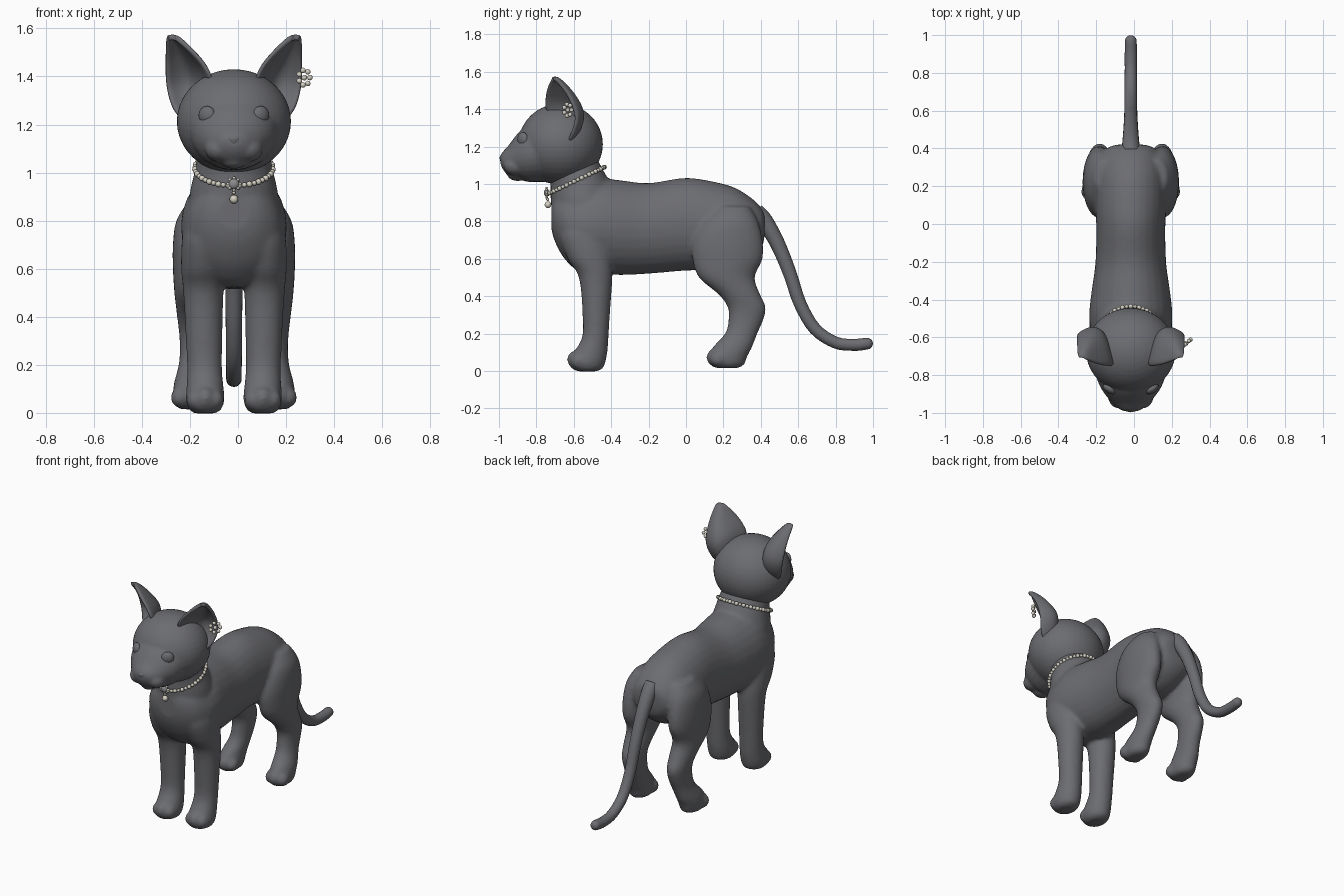
import bpy, bmesh, math
from mathutils import Vector, Matrix

CX = -0.017  # the animal's own centre line


def material(name, rgb):
    m = bpy.data.materials.new(name)
    m.diffuse_color = (*rgb, 1)
    return m


GREY = material("dark grey coat", (0.15, 0.152, 0.165))
PEARL = material("cream pearl", (0.66, 0.63, 0.55))
STONE = material("grey stone", (0.26, 0.26, 0.27))


def spline(rows, steps):
    """Catmull-Rom interpolation of rows of numbers."""
    out = []
    n = len(rows)
    for i in range(n - 1):
        p = [rows[max(i - 1, 0)], rows[i], rows[i + 1], rows[min(i + 2, n - 1)]]
        for s in range(steps):
            t = s / steps
            out.append([0.5 * (2 * b + (c - a) * t + (2 * a - 5 * b + 4 * c - d) * t * t
                               + (3 * b - a - 3 * c + d) * t ** 3) for a, b, c, d in zip(*p)])
    return out + [list(rows[-1])]


def loft(bm, rows, sides=28, steps=4):
    """Rows are (x, y, z, half width in x, other half axis y, z)."""
    rings = []
    for x, y, z, rx, vy, vz in spline(rows, steps):
        ring = []
        for k in range(sides):
            a = 2 * math.pi * k / sides
            c, s = math.cos(a), math.sin(a)
            ring.append(bm.verts.new((x + rx * c, y + vy * s, z + vz * s)))
        rings.append(ring)
    for r0, r1 in zip(rings, rings[1:]):
        for k in range(sides):
            j = (k + 1) % sides
            bm.faces.new((r0[k], r0[j], r1[j], r1[k]))
    bm.faces.new(rings[0])
    bm.faces.new(rings[-1])


def ball(bm, loc, r, rot=0.0, seg=24):
    r = r if isinstance(r, tuple) else (r, r, r)
    m = Matrix.Translation(loc) @ Matrix.Rotation(rot, 4, 'Z') @ Matrix.Diagonal((*r, 1))
    bmesh.ops.create_uvsphere(bm, u_segments=seg, v_segments=seg // 2, radius=1, matrix=m)


def finish(bm, name, mat, voxel=0, smooth=0):
    bmesh.ops.recalc_face_normals(bm, faces=bm.faces)
    bmesh.ops.translate(bm, verts=bm.verts, vec=(CX, 0, 0))
    me = bpy.data.meshes.new(name)
    bm.to_mesh(me)
    bm.free()
    ob = bpy.data.objects.new(name, me)
    bpy.context.collection.objects.link(ob)
    if voxel:
        mod = ob.modifiers.new("fuse", 'REMESH')
        mod.mode = 'VOXEL'
        mod.voxel_size = voxel
        mod = ob.modifiers.new("soften", 'SMOOTH')
        mod.iterations = smooth
        mod.factor = 0.5
        dg = bpy.context.evaluated_depsgraph_get()
        ob.data = bpy.data.meshes.new_from_object(ob.evaluated_get(dg))
        ob.modifiers.clear()
    ob.data.materials.clear()
    ob.data.materials.append(mat)
    ob.data.polygons.foreach_set("use_smooth", [True] * len(ob.data.polygons))
    ob.data.update()
    return ob


# Body, neck and legs fused into one skin
bm = bmesh.new()
trunk = [(0.42, 0.84, 0.72, 0.07), (0.405, 0.87, 0.66, 0.12), (0.35, 0.925, 0.60, 0.16),
         (0.25, 0.985, 0.55, 0.185), (0.1, 1.022, 0.54, 0.188), (-0.02, 1.032, 0.535, 0.183),
         (-0.2, 1.005, 0.52, 0.187), (-0.35, 1.02, 0.513, 0.207), (-0.47, 1.03, 0.52, 0.22),
         (-0.57, 1.0, 0.53, 0.212), (-0.65, 0.98, 0.60, 0.18), (-0.7, 0.95, 0.69, 0.125),
         (-0.72, 0.90, 0.76, 0.07)]
loft(bm, [(0, y, (t + b) / 2, w, 0, (t - b) / 2) for y, t, b, w in trunk])
neck = [(0.75, -0.52, 0.16, 0.19), (0.9, -0.545, 0.177, 0.186), (1.0, -0.565, 0.16, 0.165),
        (1.08, -0.595, 0.15, 0.15), (1.16, -0.62, 0.13, 0.13)]
loft(bm, [(0, y, z, rx, ry, 0) for z, y, ry, rx in neck])
# z, y, half depth, x, half width
front_leg = [(0.8, -0.55, 0.10, 0.12, 0.08), (0.72, -0.545, 0.13, 0.125, 0.092),
             (0.6, -0.515, 0.117, 0.128, 0.092), (0.5, -0.483, 0.09, 0.127, 0.084),
             (0.3, -0.48, 0.073, 0.124, 0.076), (0.18, -0.485, 0.071, 0.122, 0.073),
             (0.1, -0.51, 0.09, 0.12, 0.078), (0.05, -0.528, 0.098, 0.12, 0.08),
             (0.015, -0.528, 0.085, 0.12, 0.068), (-0.002, -0.528, 0.05, 0.12, 0.045)]
hind_leg = [(0.88, 0.25, 0.09, 0.13, 0.06), (0.8, 0.235, 0.15, 0.155, 0.085),
            (0.7, 0.225, 0.185, 0.166, 0.088), (0.6, 0.222, 0.188, 0.168, 0.086),
            (0.5, 0.218, 0.15, 0.168, 0.08), (0.41, 0.285, 0.112, 0.166, 0.072),
            (0.34, 0.325, 0.102, 0.165, 0.064), (0.27, 0.32, 0.093, 0.165, 0.06),
            (0.2, 0.295, 0.087, 0.17, 0.06), (0.13, 0.25, 0.105, 0.182, 0.066),
            (0.075, 0.222, 0.105, 0.185, 0.07), (0.035, 0.22, 0.092, 0.185, 0.062),
            (0.015, 0.22, 0.06, 0.185, 0.04)]
for s in (-1, 1):
    for leg in (front_leg, hind_leg):
        loft(bm, [(s * x, y, z, rx, ry, 0) for z, y, ry, x, rx in leg])
    # toes
    for x0, y0, z0 in ((0.12, -0.595, 0.062), (0.185, 0.15, 0.072)):
        ball(bm, (s * x0, y0, z0), (0.038, 0.042, 0.046))
        for d in (-0.044, 0.044):
            ball(bm, (s * x0 + d, y0 + 0.022, z0 - 0.008), (0.034, 0.045, 0.042))
finish(bm, "body_and_legs", GREY, 0.012, 7)

# Tail
path = [(0.37, 0.85, 0.05), (0.42, 0.80, 0.046), (0.49, 0.68, 0.04), (0.556, 0.52, 0.036),
        (0.61, 0.36, 0.034), (0.69, 0.225, 0.033), (0.80, 0.152, 0.032), (0.9, 0.14, 0.032),
        (0.965, 0.146, 0.031), (0.985, 0.148, 0.026), (0.996, 0.149, 0.014), (0.999, 0.149, 0.002)]
rows = []
for i, (y, z, r) in enumerate(path):
    a, b = path[max(i - 1, 0)], path[min(i + 1, len(path) - 1)]
    t = Vector((b[0] - a[0], b[1] - a[1])).normalized()
    rows.append((0, y, z, r, -t.y * r, t.x * r))
bm = bmesh.new()
loft(bm, rows, 20)
finish(bm, "tail", GREY)

# Head: skull, snout, cheeks and chin
bm = bmesh.new()
ball(bm, (0, -0.67, 1.213), (0.238, 0.226, 0.217), seg=40)
snout = [(-0.68, 1.38, 1.01, 0.2), (-0.78, 1.36, 1.01, 0.19), (-0.85, 1.315, 1.012, 0.168),
         (-0.9, 1.27, 1.03, 0.138), (-0.95, 1.205, 1.045, 0.096), (-0.98, 1.172, 1.08, 0.06),
         (-0.992, 1.155, 1.11, 0.03)]
loft(bm, [(0, y, (t + b) / 2, w, 0, (t - b) / 2) for y, t, b, w in snout])
ball(bm, (0, -0.90, 1.05), (0.055, 0.055, 0.034))
for s in (-1, 1):
    ball(bm, (s * 0.058, -0.905, 1.098), (0.062, 0.072, 0.055), s * 0.3)
finish(bm, "head", GREY, 0.009, 4)

# Nose
bm = bmesh.new()
loft(bm, [(0, -0.972, 1.105, 0.006, 0.012, 0), (0, -0.976, 1.125, 0.02, 0.018, 0),
          (0, -0.974, 1.145, 0.036, 0.022, 0), (0, -0.966, 1.157, 0.03, 0.018, 0),
          (0, -0.962, 1.162, 0.015, 0.01, 0)], 20)
finish(bm, "nose", GREY)

# Eyes
bm = bmesh.new()
for s in (-1, 1):
    ball(bm, (s * 0.112, -0.872, 1.238), (0.039, 0.024, 0.039), s * 0.6)
finish(bm, "eyes", GREY)

# Ears: curved shells between an inner rim, a back line and an outer rim
inner = [(-0.085, -0.70, 1.33), (-0.098, -0.75, 1.40), (-0.128, -0.752, 1.455),
         (-0.178, -0.742, 1.51), (-0.226, -0.722, 1.552), (-0.245, -0.712, 1.56)]
back = [(-0.125, -0.62, 1.25), (-0.155, -0.575, 1.34), (-0.172, -0.575, 1.41),
        (-0.21, -0.62, 1.49), (-0.245, -0.68, 1.555), (-0.258, -0.708, 1.563)]
outer = [(-0.19, -0.65, 1.20), (-0.25, -0.615, 1.26), (-0.28, -0.59, 1.36),
         (-0.282, -0.63, 1.47), (-0.278, -0.69, 1.55), (-0.27, -0.708, 1.56)]
lines = [spline(e, 4) for e in (inner, back, outer)]
for side, s in (("left", 1), ("right", -1)):
    bm = bmesh.new()
    grid = []
    for i, m, o in zip(*lines):
        i, m, o = Vector(i), Vector(m), Vector(o)
        c = 2 * m - (i + o) / 2
        row = []
        for k in range(13):
            t = k / 12
            p = i * (1 - t) ** 2 + c * 2 * t * (1 - t) + o * t * t
            row.append(bm.verts.new((p.x * s, p.y, p.z)))
        grid.append(row)
    for a, b in zip(grid, grid[1:]):
        for k in range(12):
            bm.faces.new((a[k], a[k + 1], b[k + 1], b[k]))
    ear = finish(bm, side + "_ear", GREY)
    mod = ear.modifiers.new("thickness", 'SOLIDIFY')
    mod.thickness = 0.022
    mod.offset = 0
    ear.modifiers.new("round", 'SUBSURF').levels = 1

# Pearl collar on a tilted oval
bm = bmesh.new()
N = 46
for k in range(N):
    a = 2 * math.pi * k / N
    f = math.cos(a)
    ball(bm, (0.162 * math.sin(a), -0.588 - 0.152 * f, 1.018 - 0.072 * f),
         0.0125 if k % 2 else 0.0105, seg=12)
# pendant beads and drop
for k in range(8):
    a = math.pi * k / 4
    ball(bm, (0.025 * math.cos(a), -0.745, 0.953 + 0.025 * math.sin(a)), 0.007, seg=10)
ball(bm, (0, -0.74, 0.917), 0.008, seg=10)
ball(bm, (0, -0.738, 0.889), 0.018, seg=16)
finish(bm, "pearl_collar", PEARL)
bm = bmesh.new()
ball(bm, (0, -0.745, 0.953), (0.022, 0.014, 0.022), seg=16)
finish(bm, "pendant_stone", STONE)

# Pearl cluster on one ear
bm = bmesh.new()
hub = Vector((0.293, -0.632, 1.395))
u = Vector((0.75, 0.66, 0))
ball(bm, hub, 0.012, seg=12)
for k in range(7):
    a = 2 * math.pi * k / 7
    ball(bm, hub + u * 0.031 * math.cos(a) + Vector((0, 0, 0.031 * math.sin(a))), 0.0115, seg=12)
finish(bm, "ear_pearls", PEARL)
